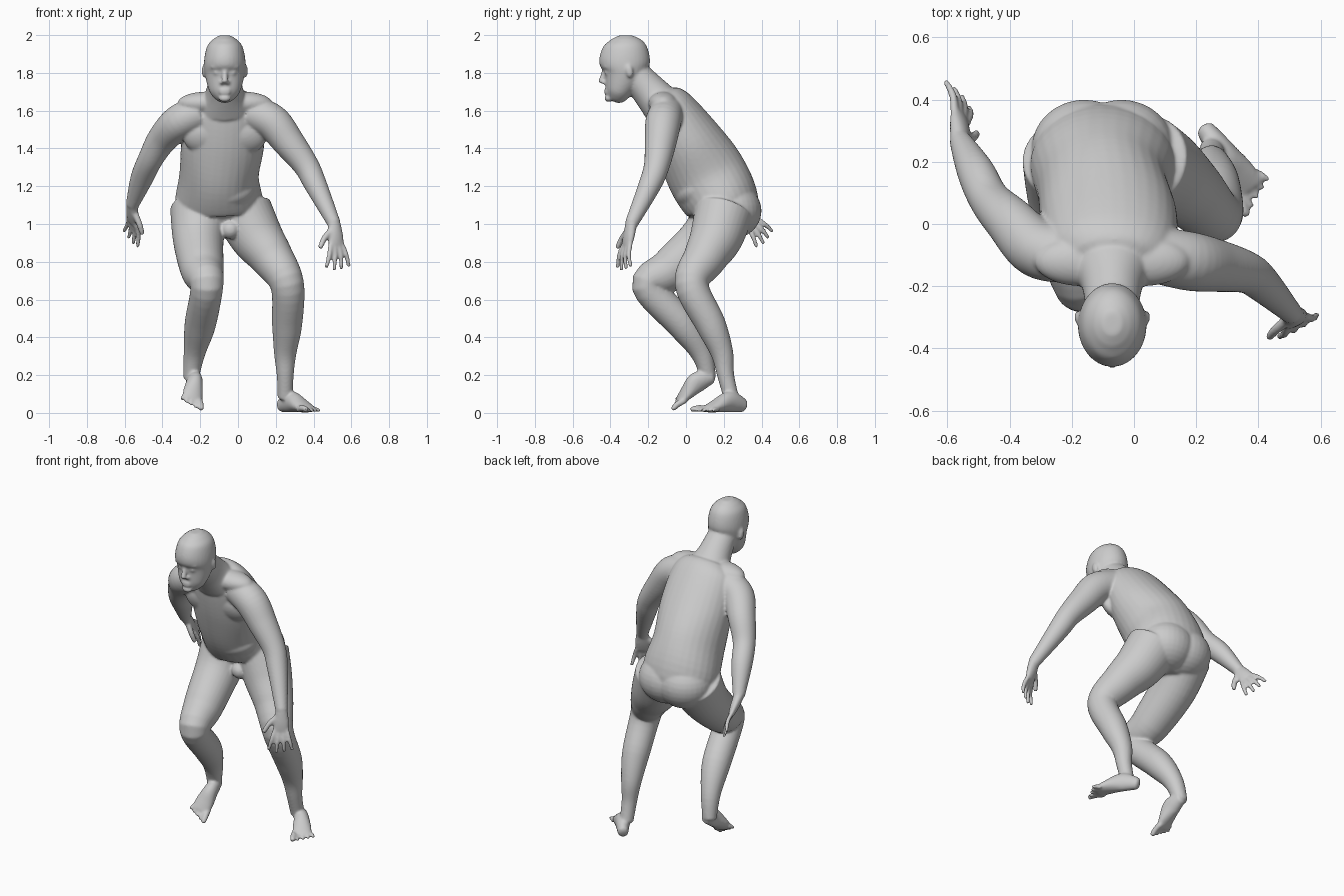
import bpy
import bmesh
from math import cos, sin, tau
from mathutils import Vector, Matrix

default_cube = bpy.data.objects.get("Cube")
if default_cube:
    bpy.data.objects.remove(default_cube, do_unlink=True)

bm = bmesh.new()
RIGHTWARD = Vector((1, 0, 0))


def spline(rows, steps=6):
    """Pass a smooth curve through the rows, radii included."""
    keys = [Vector(row) for row in rows]
    keys = [keys[0]] + keys + [keys[-1]]
    curve = []
    for a, b, c, d in zip(keys, keys[1:], keys[2:], keys[3:]):
        for step in range(steps):
            t = step / steps
            quadratic = a * 2 - b * 5 + c * 4 - d
            cubic = (b - c) * 3 + d - a
            curve.append(b + ((c - a) * t + quadratic * t ** 2 + cubic * t ** 3) / 2)
    curve.append(keys[-1])
    return curve


def rounded_end(last, previous):
    """Return a centre, width and depth that close off a tube end."""
    width, depth = last[3], last[-1]
    outward = (Vector(last[:3]) - Vector(previous[:3])).normalized()
    return Vector(last[:3]) + outward * min(width, depth) * .3, width / 2, depth / 2


def tube(rows, side=RIGHTWARD, sides=32):
    """Loft ellipses along rows of x, y, z, width and an optional depth."""
    curve = spline(rows)
    rings = [(Vector(row[:3]), row[3], row[-1]) for row in curve]
    rings.insert(0, rounded_end(curve[0], curve[1]))
    rings.append(rounded_end(curve[-1], curve[-2]))
    loops = []
    for index, (centre, width, depth) in enumerate(rings):
        before = rings[max(index - 1, 0)][0]
        after = rings[min(index + 1, len(rings) - 1)][0]
        tangent = (after - before).normalized()
        across = (side - tangent * side.dot(tangent)).normalized()
        outward = tangent.cross(across)
        angles = [tau * k / sides for k in range(sides)]
        loops.append([bm.verts.new(centre + across * width * cos(angle)
                                   + outward * depth * sin(angle)) for angle in angles])
    for lower, upper in zip(loops, loops[1:]):
        for k in range(sides):
            bm.faces.new((lower[k - 1], lower[k], upper[k], upper[k - 1]))
    bm.faces.new(loops[0])
    bm.faces.new(loops[-1])


def ball(centre, size, tilt=0):
    """Ellipsoid, optionally tilted about the x axis."""
    matrix = (Matrix.Translation(centre) @ Matrix.Rotation(tilt, 4, 'X')
              @ Matrix.Diagonal((*size, 1)))
    bmesh.ops.create_uvsphere(bm, u_segments=32, v_segments=16, radius=1, matrix=matrix)


def digit(start, end, radius, bend):
    """Finger or toe with a slight bend."""
    middle = start.lerp(end, .5) + bend
    tube([(*start, radius), (*middle, radius), (*end, radius * .8)],
         Vector((.3, .9, .2)), sides=10)


def local_axes(forward, side):
    """Return perpendicular forward, side and normal directions."""
    forward = Vector(forward).normalized()
    side = Vector(side)
    side = (side - forward * side.dot(forward)).normalized()
    return forward, side, forward.cross(side)


def hand(wrist, forward, thumb_side):
    forward, side, normal = local_axes(forward, thumb_side)

    def at(along, across):
        return Vector(wrist) + forward * along + side * across

    palm = [(0, .035, .03), (.07, .045, .025), (.12, .045, .016)]
    tube([(*at(along, 0), width, depth) for along, width, depth in palm], side)
    for finger in range(4):
        across = .035 - .023 * finger
        reach = .25 - .012 * abs(finger - 1.2)
        digit(at(.11, across), at(reach, across * 2) + normal * .01, .0135, normal * -.01)
    digit(at(.03, .02), at(.13, .1), .017, side * .01)


def foot(heel, forward, big_toe_side, scale=1):
    forward, side, normal = local_axes(forward, big_toe_side)
    up = normal if normal.z > 0 else -normal

    def at(along, across, height):
        return Vector(heel) + (forward * along + side * across + up * height) * scale

    # Heel, instep and ball, all resting on the sole
    sole = [(-.02, .03, .035), (.03, .038, .05), (.08, .044, .055),
            (.15, .054, .036), (.21, .054, .018)]
    tube([(*at(along, 0, half), width, half) for along, width, half in sole], side)
    for toe in range(5):
        across = .042 - .022 * toe
        radius = .012 if toe else .018
        digit(at(.18, across, radius), at(.27 - .012 * toe, across * 1.35, radius),
              radius, up * .006)


# Torso, from hips to shoulders
tube([(-.09, .2, .96, .14, .12), (-.1, .2, 1.09, .23, .19), (-.1, .11, 1.26, .21, .21),
      (-.08, .01, 1.44, .22, .18), (-.07, -.08, 1.61, .2, .13), (-.07, -.12, 1.67, .14, .09)])
ball((-.09, .06, 1.19), (.18, .13, .1), tilt=.6)
ball((-.04, .08, .97), (.05, .05, .05))

# Buttocks, chest and upper shoulders in pairs
for side in (-1, 1):
    ball((-.1 + side * .06, .24, 1.07), (.17, .16, .15))
    ball((-.07 + side * .09, -.1, 1.46), (.13, .06, .1), tilt=.4)
    ball((-.07 + side * .1, -.12, 1.64), (.15, .08, .06))

# Neck
MIDDLE = -.07
tube([(MIDDLE, -.12, 1.62, .14, .11), (MIDDLE, -.19, 1.7, .1, .095),
      (MIDDLE, -.27, 1.79, .085, .08)])

# Head, stacked from chin to crown
head_levels = [(-.375, 1.66, .045, .045), (-.36, 1.7, .08, .07), (-.33, 1.79, .105, .11),
               (-.325, 1.86, .11, .135), (-.32, 1.94, .094, .115), (-.32, 1.98, .06, .075)]
tube([(MIDDLE, *level) for level in head_levels])

# Nose, lips and chin
tube([(MIDDLE, -.43, 1.82, .013), (MIDDLE, -.44, 1.78, .015), (MIDDLE, -.45, 1.75, .017)])
for height in (1.695, 1.71):
    ball((MIDDLE, -.42, height), (.032, .014, .008))
ball((MIDDLE, -.41, 1.665), (.032, .022, .02))

# Nostrils, eyes, brows and ears
for side in (-1, 1):
    ball((MIDDLE + side * .017, -.43, 1.748), (.011, .015, .01))
    ball((MIDDLE + side * .042, -.41, 1.8), (.02, .022, .014))
    ball((MIDDLE + side * .045, -.415, 1.83), (.032, .024, .01))
    ball((MIDDLE + side * .11, -.3, 1.81), (.012, .02, .036), tilt=.2)

# Right arm reaching back
right_wrist = (-.56, .27, 1.1)
tube([(-.2, -.1, 1.59, .09), (-.31, -.08, 1.54, .093), (-.4, .01, 1.45, .08),
      (-.465, .08, 1.34, .066), (-.51, .17, 1.24, .06), (*right_wrist, .035)])
hand(right_wrist, forward=(0, .6, -.7), thumb_side=(.5, -.6, -.5))

# Left arm reaching forward
left_wrist = (.51, -.29, 1)
tube([(.07, -.1, 1.59, .09), (.18, -.12, 1.54, .095), (.27, -.135, 1.43, .084),
      (.36, -.155, 1.31, .068), (.41, -.19, 1.21, .06), (*left_wrist, .035)])
hand(left_wrist, forward=(.1, -.2, -1), thumb_side=(-.9, -.5, 0))

# Right leg, knee forward and heel lifted
tube([(-.2, .2, 1.07, .16), (-.21, .1, .92, .135), (-.19, -.08, .76, .115),
      (-.165, -.2, .67, .087), (-.2, -.02, .47, .083), (-.23, .08, .32, .058),
      (-.25, .12, .18, .04)])
foot((-.25, .14, .155), forward=(0, -.8, -.5), big_toe_side=(.9, 0, -.4), scale=.93)

# Left leg, foot flat and turned out
tube([(.03, .2, 1.06, .155), (.1, .16, .93, .14), (.18, .1, .82, .115),
      (.26, .03, .68, .09), (.26, .13, .47, .08), (.25, .19, .32, .06),
      (.25, .21, .2, .045), (.25, .24, .08, .04)])
foot((.24, .29, 0), forward=(.6, -.8, 0), big_toe_side=(-.8, -.6, 0), scale=1.05)

# Fuse every part into one smooth skin
bmesh.ops.recalc_face_normals(bm, faces=bm.faces[:])
mesh = bpy.data.meshes.new("body")
bm.to_mesh(mesh)
bm.free()
body = bpy.data.objects.new("body", mesh)
bpy.context.collection.objects.link(body)

skin = bpy.data.materials.new("light grey skin")
skin.use_nodes = True
grey = (.6, .6, .6, 1)
skin.diffuse_color = grey
skin.node_tree.nodes["Principled BSDF"].inputs["Base Color"].default_value = grey
mesh.materials.append(skin)

remesh = body.modifiers.new("fuse", 'REMESH')
remesh.mode = 'VOXEL'
remesh.voxel_size = .007
remesh.use_smooth_shade = True
soften = body.modifiers.new("soften", 'SMOOTH')
soften.factor = .5
soften.iterations = 9
